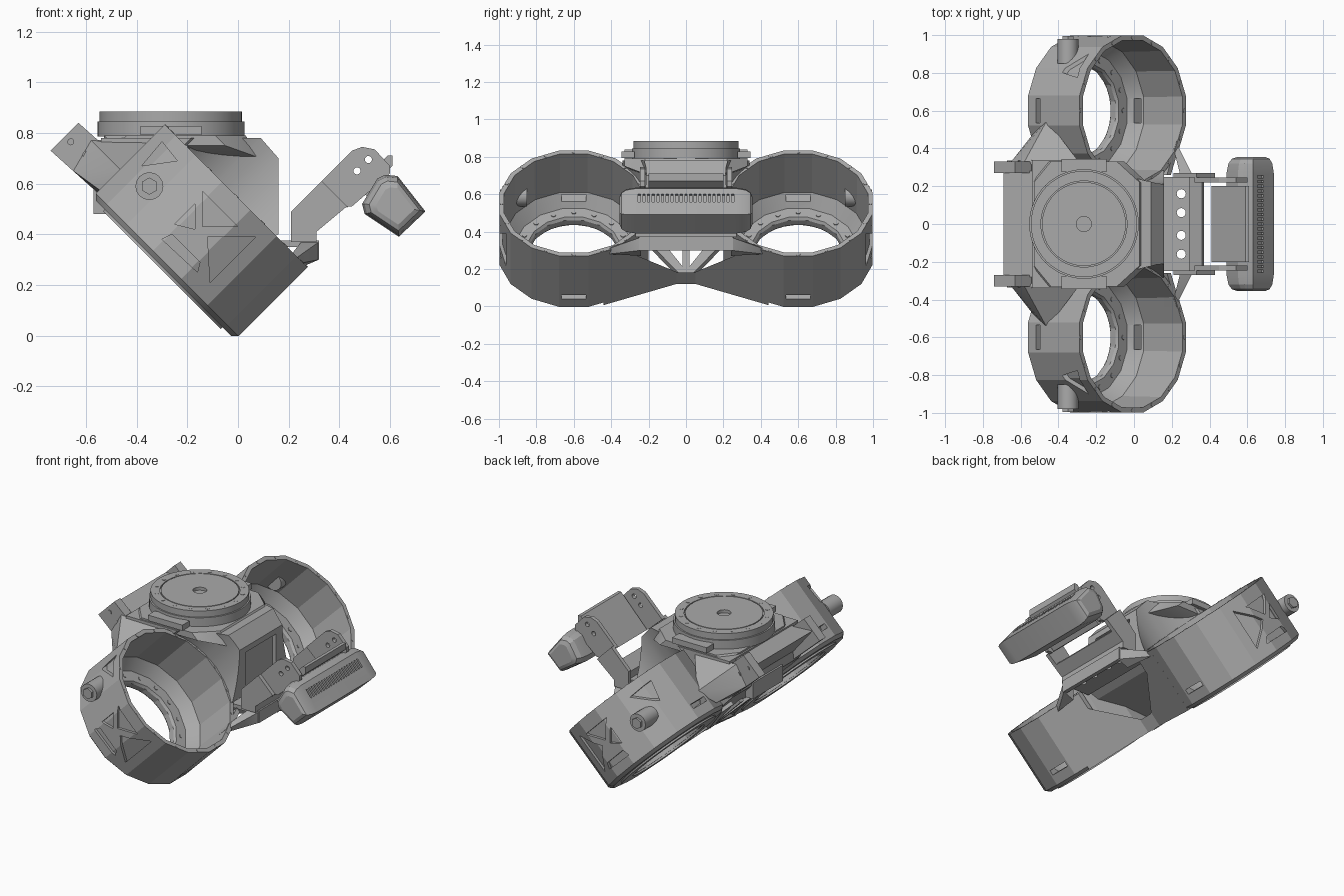
import bpy, bmesh, math
from mathutils import Matrix, Vector

if "Cube" in bpy.data.objects:
    bpy.data.objects.remove(bpy.data.objects["Cube"])

grey = bpy.data.materials.new("machined grey")
grey.use_nodes = True
grey.diffuse_color = (0.4, 0.4, 0.4, 1)
grey.node_tree.nodes["Principled BSDF"].inputs["Base Color"].default_value = (0.4, 0.4, 0.4, 1)

TILT = Matrix.Rotation(math.radians(45), 4, 'Y')  # local z = axis of the tilted shells
FLAT = Matrix.Identity(4)
ALONG_Y = Matrix.Rotation(math.pi / 2, 4, 'X')
HALF_STEP = Matrix.Rotation(math.pi / 16, 4, 'Z')
SIDES = (-1, 1)


def shade(obj, angle):
    bpy.ops.object.select_all(action='DESELECT')
    obj.select_set(True)
    bpy.context.view_layer.objects.active = obj
    bpy.ops.object.shade_smooth_by_angle(angle=math.radians(angle))


def make(name, bm, matrix=FLAT):
    bmesh.ops.transform(bm, matrix=matrix, verts=bm.verts)
    bmesh.ops.recalc_face_normals(bm, faces=bm.faces)
    mesh = bpy.data.meshes.new(name)
    bm.to_mesh(mesh)
    bm.free()
    mesh.materials.append(grey)
    obj = bpy.data.objects.new(name, mesh)
    bpy.context.collection.objects.link(obj)
    shade(obj, 28)
    return obj


def prism(name, pts, axis, lo, hi, matrix=FLAT):
    """Extrude a 2D outline along an axis."""
    place = {'x': lambda a, b, h: (h, a, b), 'y': lambda a, b, h: (a, h, b),
             'z': lambda a, b, h: (a, b, h)}[axis]
    bm = bmesh.new()
    ends = [[bm.verts.new(place(a, b, h)) for a, b in pts] for h in (lo, hi)]
    for ring in ends:
        bm.faces.new(ring)
    for i in range(len(pts)):
        j = (i + 1) % len(pts)
        bm.faces.new((ends[0][i], ends[0][j], ends[1][j], ends[1][i]))
    return make(name, bm, matrix)


def lathe(name, profile, n, matrix):
    """Turn a closed radius/height profile around z."""
    bm = bmesh.new()
    rings = []
    for i in range(n):
        a = (i + 0.5) * math.tau / n
        rings.append([bm.verts.new((r * math.cos(a), r * math.sin(a), h)) for r, h in profile])
    m = len(profile)
    for i in range(n):
        p, q = rings[i], rings[(i + 1) % n]
        for k in range(m):
            bm.faces.new((p[k], q[k], q[(k + 1) % m], p[(k + 1) % m]))
    return make(name, bm, matrix)


def hull(name, pts, matrix=FLAT):
    bm = bmesh.new()
    for p in pts:
        bm.verts.new(p)
    out = bmesh.ops.convex_hull(bm, input=bm.verts)
    inner = {v for v in out["geom_interior"] if isinstance(v, bmesh.types.BMVert)}
    bmesh.ops.delete(bm, geom=list(inner), context='VERTS')
    return make(name, bm, matrix)


def boxes(name, centres, size, matrix=FLAT):
    bm = bmesh.new()
    for c in centres:
        bmesh.ops.create_cube(bm, size=1, matrix=Matrix.Translation(c) @ Matrix.Diagonal((*size, 1)))
    return make(name, bm, matrix)


def discs(name, centres, radius, depth, n=12, matrix=FLAT, turn=FLAT):
    bm = bmesh.new()
    for c in centres:
        bmesh.ops.create_cone(bm, cap_ends=True, segments=n, radius1=radius, radius2=radius,
                              depth=depth, matrix=Matrix.Translation(c) @ turn)
    return make(name, bm, matrix)


def circle(count, radius, height):
    return [(radius * math.cos(i * math.tau / count),
             radius * math.sin(i * math.tau / count), height) for i in range(count)]


def cut(obj, *cutters):
    for c in cutters:
        mod = obj.modifiers.new("cut", 'BOOLEAN')
        mod.operation, mod.solver, mod.object = 'DIFFERENCE', 'EXACT', c
        shade(obj, 20)
        bpy.ops.object.modifier_apply(modifier=mod.name)
        bpy.data.objects.remove(c)
    shade(obj, 20)


# Twin tilted shells with floor flange, shallow pockets, slots, bolts and side boss
SHELL = [(0.406, 0.385), (0.38, 0.385), (0.374, 0.1), (0.32, 0.03), (0.255, 0.03), (0.245, 0.015),
         (0.245, -0.02), (0.385, -0.02), (0.406, 0.0)]
POCKETS = [[(-0.38, 0.67), (-0.30, 0.765), (-0.24, 0.69)],
           [(-0.14, 0.57), (-0.14, 0.43), (0.0, 0.43)],
           [(-0.12, 0.39), (0.07, 0.39), (-0.11, 0.21)],
           [(-0.30, 0.38), (-0.26, 0.40), (-0.15, 0.29), (-0.16, 0.25)],
           [(-0.25, 0.44), (-0.17, 0.42), (-0.17, 0.52)]]
for s in SIDES:
    label = "left" if s > 0 else "right"
    rim = TILT @ Matrix.Translation((-0.395, 0.6 * s, 0))
    shell = lathe(label + "_shell", SHELL, 16, rim)
    cut(shell, boxes("slot", [(-0.395, 0.6 * s, 0.075)], (1, 0.13, 0.03), TILT))
    for p in POCKETS:
        pocket = prism("pocket", p, 'y', *sorted((0.7 * s, 1.1 * s)))
        cut(pocket, discs("guard", [(0, 0, 0.2)], 0.389, 1.2, 16, rim, HALF_STEP))
        cut(shell, pocket)
    discs(label + "_rim_bolts", circle(16, 0.387, 0.384), 0.011, 0.006, 8, rim)
    discs(label + "_floor_bolts", circle(16, 0.285, 0.03), 0.013, 0.008, 8, rim)
    lathe(label + "_lower_flange", [(0.33, -0.03), (0.25, -0.03), (0.25, -0.015), (0.33, -0.015)], 32, rim)
    discs(label + "_boss", [(-0.35, 0.915 * s, 0.59)], 0.055, 0.13, 16, turn=ALONG_Y)
    discs(label + "_boss_nut", [(-0.35, 0.985 * s, 0.59)], 0.034, 0.02, 6, turn=ALONG_Y)

# Centre body, hollowed beside the shells
body = prism("centre_body", [(-0.34, 0.33), (0.06, 0.35), (0.16, 0.40), (0.16, 0.7), (0.09, 0.78),
                             (-0.54, 0.78), (-0.56, 0.56)], 'y', -0.34, 0.34)
for s in SIDES:
    cut(body, discs("bore", [(-0.395, 0.6 * s, 0.6)], 0.388, 1.4, 48, TILT))
cut(body, boxes("window", [(0.16, 0, 0.54)], (0.05, 0.3, 0.25)))

# Waist wall joining the shells, notched under the shelf
waist = prism("waist_wall", [(-0.19, -0.05), (-0.19, 0.05), (-0.03, 0.44), (-0.06, 0.44), (-0.215, 0.06),
                             (-0.215, -0.06), (-0.06, -0.44), (-0.03, -0.44)], 'z', -0.02, 0.38, TILT)
cut(waist, prism("notch", [(-0.26, 0.27), (-0.04, 0.18), (0.04, 0.18), (0.26, 0.27), (0.26, 0.6),
                           (-0.26, 0.6)], 'x', -0.5, 0.5))
# Underside truss
for s in SIDES:
    hull(("left" if s > 0 else "right") + "_floor_rib",
         [(x, y * s, z) for z in (-0.025, 0.01) for x, y in
          ((-0.2, 0.01), (-0.26, 0.0), (-0.62, 0.3), (-0.68, 0.24))], TILT)
boxes("floor_post", [(-0.36, 0, -0.005)], (0.34, 0.035, 0.035), TILT)
boxes("rear_tab", [(-0.545, 0, 0.53)], (0.05, 0.3, 0.1))

# Mounting shelf under the head bracket
shelf = prism("head_shelf", [(0.13, 0.375), (0.32, 0.375), (0.32, 0.30), (0.295, 0.30), (0.295, 0.35),
                             (0.13, 0.35)], 'y', -0.25, 0.25)
cut(shelf, discs("shelf_holes", [(0.25, y, 0.36) for y in (-0.16, -0.06, 0.06, 0.16)], 0.024, 0.1, 16))
for s in SIDES:
    hull("shelf_wing", [(0.32, 0.24 * s, 0.37), (0.32, 0.24 * s, 0.30), (0.25, 0.24 * s, 0.37),
                        (0.25, 0.24 * s, 0.27), (0.235, 0.41 * s, 0.31), (0.21, 0.40 * s, 0.32),
                        (0.22, 0.41 * s, 0.28)])

# Turntable and flared collar
hull("collar", [(x, y * s, z) for s in SIDES for x, y, z in
                ((-0.53, 0.22, 0.79), (-0.44, 0.33, 0.79), (-0.09, 0.33, 0.79), (0.03, 0.22, 0.79),
                 (-0.53, 0.2, 0.68), (-0.48, 0.33, 0.75), (-0.05, 0.33, 0.75), (0.09, 0.2, 0.70))])
AXIS = Matrix.Translation((-0.265, 0, 0))
discs("turntable_base", [(0, 0, 0.815)], 0.29, 0.06, 48, AXIS)
disc = discs("turntable", [(0, 0, 0.862)], 0.281, 0.044, 48, AXIS)
cut(disc, discs("axle_hole", [(0, 0, 0.89)], 0.04, 0.05, 24, AXIS),
    lathe("groove", [(0.222, 0.875), (0.228, 0.875), (0.228, 0.9), (0.222, 0.9)], 48, AXIS))
discs("turntable_bolts", circle(16, 0.25, 0.883), 0.012, 0.005, 10, AXIS)
for s in SIDES:
    boxes("turntable_latch", [(-0.265, 0.31 * s, 0.81)], (0.24, 0.07, 0.035))

# Rear shelf and its brackets
prism("rear_shelf", [(-0.69, 0.78), (-0.52, 0.77), (-0.52, 0.62), (-0.56, 0.62)], 'y', -0.28, 0.28)
for s in SIDES:
    prism("rear_bracket", [(-0.74, 0.73), (-0.63, 0.84), (-0.45, 0.68), (-0.54, 0.55)], 'y',
          *sorted((0.27 * s, 0.33 * s)))
    hull("rear_arm", [(x, y * s, z) for x, y, z in
                      ((-0.65, 0.33, 0.65), (-0.58, 0.33, 0.77), (-0.45, 0.28, 0.76), (-0.54, 0.3, 0.55),
                       (-0.54, 0.47, 0.57), (-0.46, 0.55, 0.65), (-0.30, 0.34, 0.76))])
    discs("bracket_bolts", [(-0.60, 0.331 * s, 0.715), (-0.66, 0.331 * s, 0.765)], 0.014, 0.01, 10, turn=ALONG_Y)

# Head bracket: lower arms, strap, pivoting upper arms and panel
for s in SIDES:
    prism("lower_arm", [(0.21, 0.37), (0.21, 0.49), (0.33, 0.61), (0.43, 0.51), (0.31, 0.41),
                        (0.31, 0.37)], 'y', *sorted((0.245 * s, 0.27 * s)))
    arm = prism("upper_arm", [(0.32, 0.6), (0.45, 0.73), (0.49, 0.745), (0.54, 0.735), (0.6, 0.67),
                              (0.6, 0.64), (0.45, 0.51), (0.42, 0.51)], 'y', *sorted((0.22 * s, 0.245 * s)))
    cut(arm, discs("pivot_holes", [(0.47, 0.23 * s, 0.65), (0.515, 0.23 * s, 0.695)], 0.014, 0.2, 16, turn=ALONG_Y))
prism("arm_strap", [(0.31, 0.37), (0.31, 0.41), (0.37, 0.46), (0.36, 0.475), (0.29, 0.42), (0.29, 0.37)],
      'y', -0.25, 0.25)
prism("head_panel", [(0.41, 0.52), (0.43, 0.505), (0.61, 0.67), (0.61, 0.71), (0.59, 0.71)], 'y', -0.2, 0.2)
prism("head_neck", [(0.5, 0.56), (0.52, 0.54), (0.58, 0.58), (0.56, 0.62)], 'y', -0.12, 0.12)

# Sensor head with rounded ends and a row of vents
OUTLINE = [(0.55, 0.62), (0.58, 0.635), (0.63, 0.63), (0.74, 0.49), (0.635, 0.39), (0.5, 0.48), (0.49, 0.52)]
MID = Vector((0.63, 0.51))
pts = []
for y, k in ((0.27, 1), (0.32, 0.93), (0.345, 0.8), (0.355, 0.6)):
    for p in OUTLINE:
        q = MID + (Vector(p) - MID) * k
        pts += [(q.x, y, q.y), (q.x, -y, q.y)]
head = hull("sensor_head", pts)
vent_frame = Matrix.Translation((0.67, 0, 0.58)) @ Matrix.Rotation(math.radians(52), 4, 'Y')
cut(head, boxes("vents", [(0, (i - 10) * 0.025, 0) for i in range(21)], (0.055, 0.012, 0.03), vent_frame))
